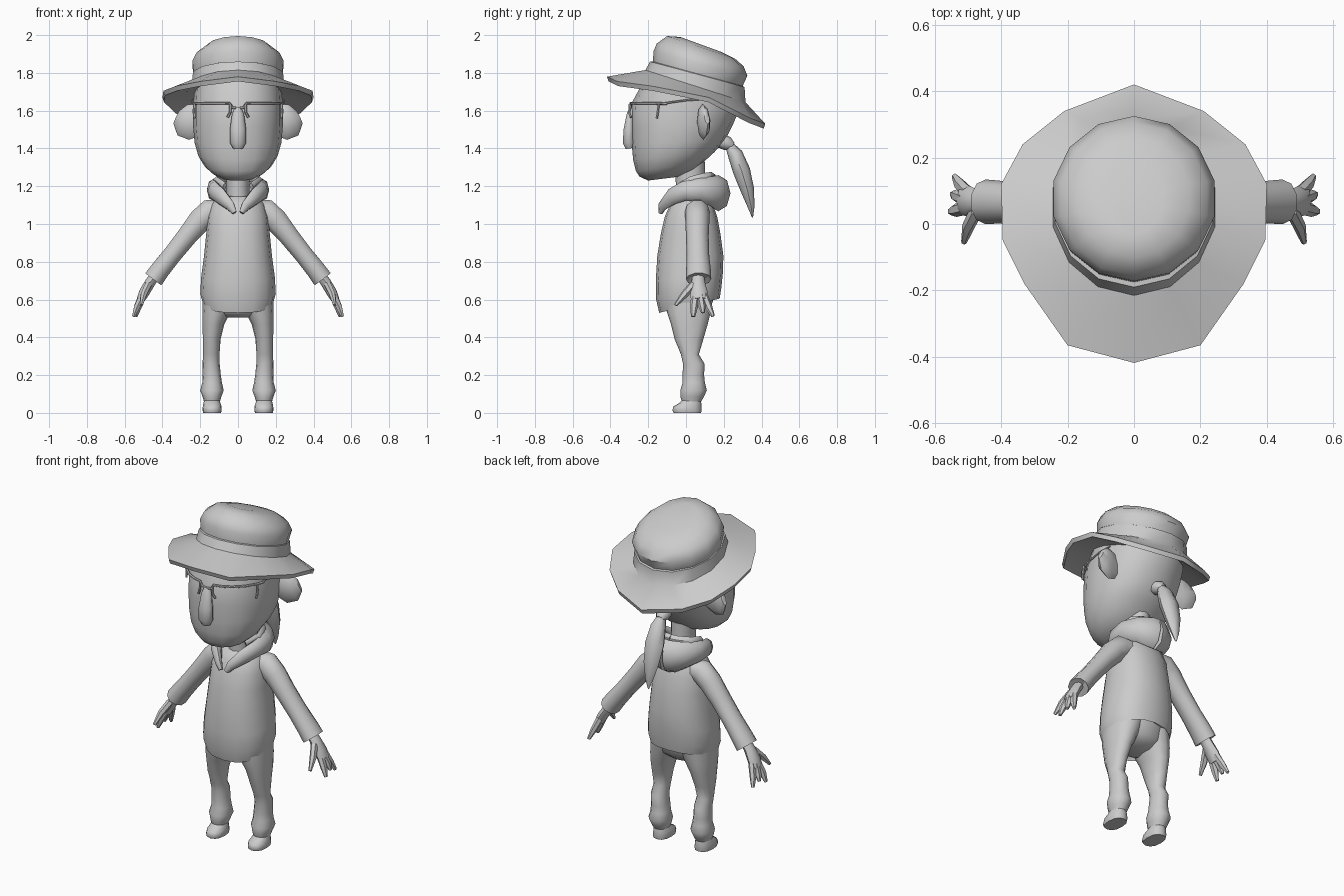
import bpy, bmesh, math
from mathutils import Vector

grey = bpy.data.materials.new("plain_grey")
grey.diffuse_color = (0.6, 0.6, 0.6, 1)


def loft(name, rings, mirror=False, angle=50):
    """Skin a list of equal point rings and cap both ends."""
    bm = bmesh.new()
    vs = [[bm.verts.new(p) for p in r] for r in rings]
    n = len(vs[0])
    for a, b in zip(vs, vs[1:]):
        for i in range(n):
            j = (i + 1) % n
            bm.faces.new((a[i], a[j], b[j], b[i]))
    bm.faces.new(vs[0])
    bm.faces.new(vs[-1])
    bmesh.ops.recalc_face_normals(bm, faces=bm.faces)
    me = bpy.data.meshes.new(name)
    bm.to_mesh(me)
    bm.free()
    me.materials.append(grey)
    me.shade_smooth()
    me.set_sharp_from_angle(angle=math.radians(angle))
    ob = bpy.data.objects.new(name, me)
    bpy.context.collection.objects.link(ob)
    if mirror:
        ob.modifiers.new("mirror", "MIRROR").use_clip = False
    return ob


def spow(v, p):
    return math.copysign(abs(v) ** (2 / p), v)


def ring(fy, fz, by, bz, rx, n=16, p=2.0, cx=0.0):
    """Tilted oval running from its front point to its back point."""
    pts = []
    for i in range(n):
        a = 2 * math.pi * i / n
        c = spow(math.cos(a), p)
        t = (1 + c) / 2
        pts.append((cx + rx * spow(math.sin(a), p), fy + (by - fy) * t, fz + (bz - fz) * t))
    return pts


def tube(name, path, ref, n=8, mirror=False, angle=50):
    """Tube through (x, y, z, radius along ref, radius across)."""
    ps = [Vector(p[:3]) for p in path]
    rings = []
    for i, p in enumerate(path):
        t = (ps[min(i + 1, len(ps) - 1)] - ps[max(i - 1, 0)]).normalized()
        u = Vector(ref)
        u = (u - t * u.dot(t)).normalized()
        v = t.cross(u)
        rings.append([ps[i] + u * p[3] * math.cos(k * 2 * math.pi / n)
                      + v * p[4] * math.sin(k * 2 * math.pi / n) for k in range(n)])
    return loft(name, rings, mirror, angle)


X, Y, Z = (1, 0, 0), (0, 1, 0), (0, 0, 1)

# Hat: crown, band and wide drooping brim
half = [(0, .42, 1.53), (.21, .34, 1.56), (.335, .24, 1.61), (.40, .12, 1.67),
        (.395, -.05, 1.705), (.33, -.18, 1.73), (.20, -.365, 1.755), (0, -.418, 1.78)]
rim = half + [(-x, y, z) for x, y, z in half[-2:0:-1]]
under = [(x * .98, y * .98, z - .025) for x, y, z in rim]
loft("hat", [
    ring(-.03, 1.99, .19, 1.91, .09, 14),
    ring(-.10, 1.995, .26, 1.875, .17, 14),
    ring(-.155, 1.955, .305, 1.835, .225, 14),
    ring(-.172, 1.915, .325, 1.785, .248, 14),
    ring(-.175, 1.86, .30, 1.73, .24, 14),
    ring(-.19, 1.86, .31, 1.725, .244, 14),
    ring(-.215, 1.815, .315, 1.645, .25, 14),
    rim, under,
    ring(-.21, 1.765, .30, 1.60, .24, 14)], angle=45)

# Head
loft("head", [
    ring(-.20, 1.23, -.04, 1.25, .08, 16, 2.2),
    ring(-.245, 1.25, .04, 1.285, .135, 16, 2.2),
    ring(-.265, 1.28, .09, 1.325, .175, 16, 2.2),
    ring(-.28, 1.34, .15, 1.38, .21, 16, 2.2),
    ring(-.287, 1.42, .205, 1.44, .23, 16, 2.2),
    ring(-.29, 1.52, .25, 1.53, .238, 16, 2.2),
    ring(-.288, 1.64, .28, 1.60, .238, 16, 2.2),
    ring(-.20, 1.80, .28, 1.65, .23, 16, 2.2)], angle=70)

# Ears: scoops that widen out from the head
tube("ear", [(.20, .085, 1.54, .07, .025), (.25, .09, 1.54, .095, .032),
             (.295, .10, 1.55, .085, .03), (.325, .11, 1.565, .04, .014)], Z, 8, True)

# Nose
tube("nose", [(0, -.285, 1.615, .018, .015), (0, -.295, 1.58, .032, .02),
              (0, -.302, 1.50, .043, .03), (0, -.302, 1.43, .043, .034),
              (0, -.298, 1.40, .026, .022)], X, 10)


# Glasses: brow wire, nose pads, outer drops and temples
def face_y(x):
    return -.005 - .29 * (1 - (x / .25) ** 2.2) ** (1 / 2.2)


w = .007
tube("glasses_brow", [(x, face_y(x), z, w, w) for x, z in
     [(0, 1.612), (.03, 1.617), (.045, 1.64), (.09, 1.64), (.14, 1.64),
      (.19, 1.64), (.225, 1.638), (.24, 1.637)]], Z, 6, True)
tube("glasses_nose_pad", [(.04, -.297, 1.635, w, w), (.042, -.30, 1.59, w, w),
                          (.055, -.292, 1.565, w, w)], X, 6, True)
tube("glasses_outer_drop", [(.232, -.145, 1.635, w, w), (.233, -.15, 1.59, w, w),
                            (.230, -.155, 1.56, w, w)], X, 6, True)
tube("glasses_temple", [(.236, -.13, 1.637, .005, .005), (.243, 0, 1.655, .005, .005),
                        (.235, .08, 1.66, .005, .005)], Z, 6, True)

# Ponytail and its tie
tube("hair_tie", [(0, .16, 1.45, .03, .03), (0, .185, 1.44, .04, .038),
                  (0, .22, 1.425, .042, .038), (0, .245, 1.41, .025, .022)], X, 8)
tube("ponytail", [(0, .225, 1.425, .022, .02), (0, .26, 1.37, .045, .04),
                  (0, .295, 1.28, .058, .046), (0, .325, 1.18, .048, .036),
                  (0, .345, 1.09, .025, .018), (0, .352, 1.035, .004, .003)], X, 8)

# Neck
loft("neck", [ring(-.05, 1.05, .11, 1.05, .07, 12), ring(-.05, 1.17, .10, 1.18, .06, 12),
              ring(-.06, 1.29, .10, 1.33, .065, 12)])

# Hood: slim lapels at the front, growing into a heavy roll behind the neck
tube("hood", [(.018, -.135, 1.06, .014, .012), (.04, -.125, 1.095, .028, .020),
              (.09, -.075, 1.145, .045, .030), (.125, -.01, 1.175, .052, .034),
              (.125, .07, 1.18, .062, .042), (.085, .135, 1.175, .078, .052),
              (.03, .168, 1.165, .094, .062), (0, .172, 1.163, .096, .064)], Z, 8, True)
tube("hood_inner_fold", [(.07, -.03, 1.20, .02, .012), (.115, .03, 1.225, .028, .018),
                         (.095, .095, 1.24, .03, .022), (.04, .13, 1.245, .03, .026),
                         (0, .135, 1.245, .03, .026)], Z, 6, True)

# Shirt, with the hem folded inward
loft("shirt", [
    ring(-.13, .565, .165, .63, .165, 16, 2.3),
    ring(-.142, .53, .178, .605, .182, 16, 2.3),
    ring(-.158, .60, .187, .66, .20, 16, 2.3),
    ring(-.16, .70, .195, .74, .195, 16, 2.3),
    ring(-.152, .83, .198, .83, .18, 16, 2.3),
    ring(-.133, .95, .182, .95, .168, 16, 2.3),
    ring(-.112, 1.04, .165, 1.04, .16, 16, 2.3),
    ring(-.085, 1.10, .14, 1.11, .14, 16, 2.2),
    ring(-.055, 1.145, .11, 1.16, .09, 16)], angle=60)

# Sleeves
tube("sleeve", [(.09, .06, 1.07, .06, .06), (.15, .06, 1.065, .066, .07),
                (.20, .06, 1.02, .064, .066), (.27, .06, .935, .06, .056),
                (.35, .063, .835, .06, .052), (.41, .066, .76, .065, .054),
                (.448, .067, .708, .067, .056), (.44, .067, .72, .05, .04)], Y, 10, True)

# Hands: palm, thumb and fingers
tube("palm", [(.43, .065, .74, .03, .026), (.465, .065, .69, .036, .028),
              (.495, .068, .64, .046, .028), (.515, .07, .60, .044, .022)], Y, 8, True)
for name, path in {
    "thumb": [(.475, .04, .68, .022, .02), (.50, -.01, .625, .02, .018), (.512, -.055, .57, .009, .009)],
    "front_finger": [(.505, .05, .62, .022, .02), (.535, .042, .56, .021, .018), (.553, .038, .51, .011, .009)],
    "middle_finger": [(.51, .075, .62, .02, .02), (.535, .085, .565, .019, .017), (.546, .09, .53, .01, .009)],
    "back_finger": [(.50, .095, .625, .02, .02), (.525, .12, .56, .02, .017), (.54, .143, .512, .01, .009)],
}.items():
    tube(name, path, Y, 6, True)

# Trousers: hips and two legs with a baggy cuff
loft("hips", [ring(-.06, .505, .09, .515, .09, 14), ring(-.10, .53, .13, .55, .16, 14),
              ring(-.12, .60, .15, .62, .178, 14), ring(-.12, .70, .15, .70, .17, 14)])
legs = [(.62, -.115, .145, .09, .095), (.53, -.10, .13, .115, .074), (.47, -.08, .115, .13, .058),
        (.39, -.06, .092, .139, .047), (.31, -.027, .068, .142, .044), (.26, -.016, .098, .142, .045),
        (.20, -.018, .096, .139, .048), (.16, -.018, .10, .137, .052), (.12, -.03, .11, .138, .062),
        (.085, -.03, .095, .138, .05), (.06, -.022, .08, .138, .042)]
loft("trouser_leg", [ring(f, z, b, z, r, 12, 2.2, cx) for z, f, b, cx, r in legs], True, 60)

# Shoes
loft("shoe", [ring(-.066, 0, .08, 0, .047, 12, 2.4, .137),
              ring(-.072, .015, .083, .015, .051, 12, 2.4, .137),
              ring(-.066, .035, .082, .04, .049, 12, 2.3, .137),
              ring(-.035, .052, .08, .06, .044, 12, 2.2, .138),
              ring(-.015, .075, .075, .08, .038, 12, 2.2, .138)], True, 50)
